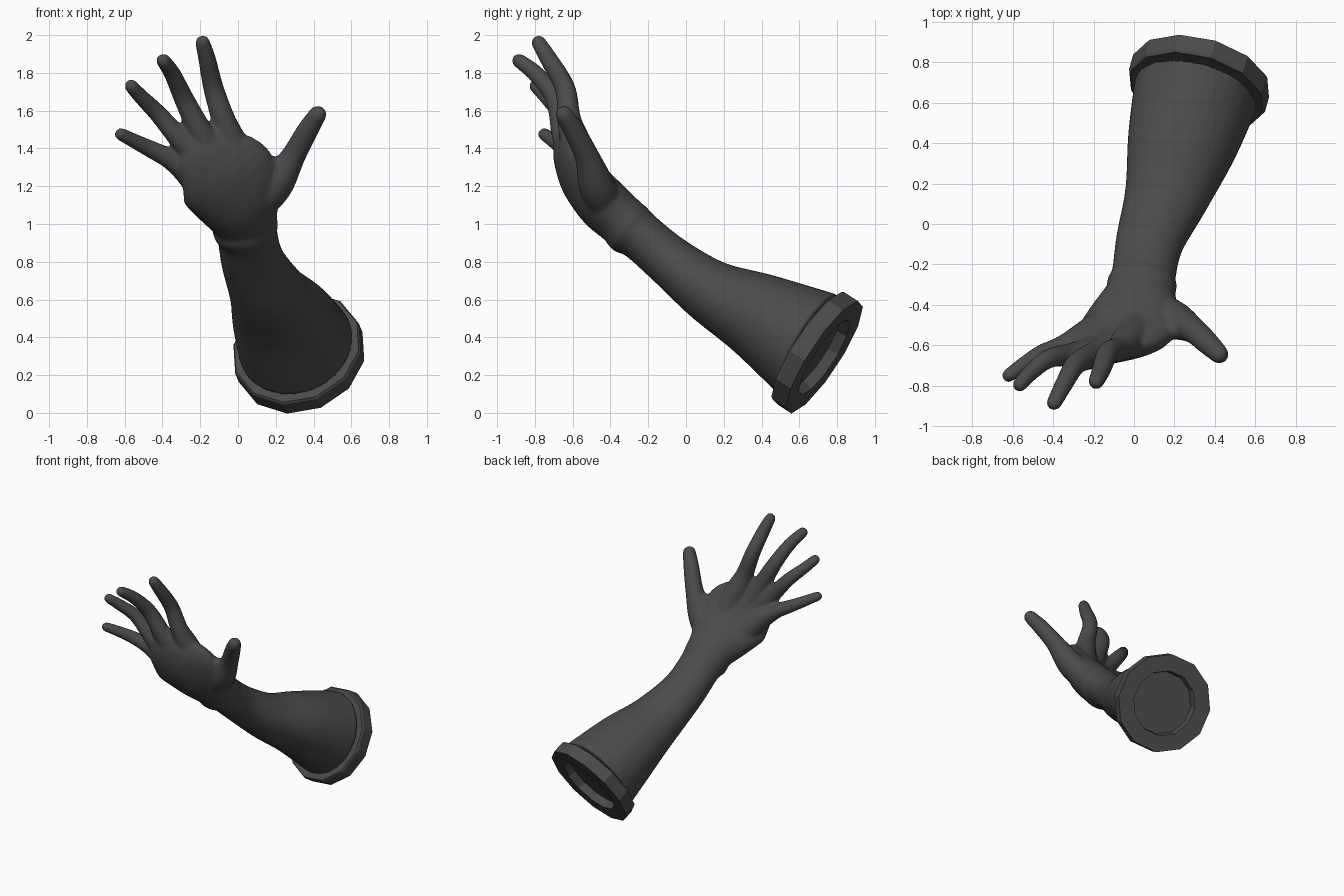
import bpy, bmesh, math
from mathutils import Vector

if "Cube" in bpy.data.objects:
    bpy.data.objects.remove(bpy.data.objects["Cube"])


def material():
    m = bpy.data.materials.new("dark_grey")
    m.diffuse_color = (0.07, 0.07, 0.07, 1)
    m.use_nodes = True
    m.node_tree.nodes["Principled BSDF"].inputs["Base Color"].default_value = m.diffuse_color
    return m


GREY = material()


def finish(name, bm):
    bmesh.ops.recalc_face_normals(bm, faces=bm.faces)
    me = bpy.data.meshes.new(name)
    bm.to_mesh(me)
    bm.free()
    ob = bpy.data.objects.new(name, me)
    bpy.context.collection.objects.link(ob)
    me.materials.append(GREY)
    return ob


def spline(rows, steps):
    """Catmull-Rom through rows of numbers."""
    out = []
    n = len(rows)
    for i in range(n - 1):
        p = [rows[max(0, min(n - 1, i + k))] for k in (-1, 0, 1, 2)]
        for s in range(steps):
            t = s / steps
            out.append([0.5 * (2 * b + (c - a) * t + (2 * a - 5 * b + 4 * c - d) * t * t
                               + (3 * b - a - 3 * c + d) * t ** 3)
                        for a, b, c, d in zip(*p)])
    out.append(list(rows[-1]))
    return out


def bridge(bm, rings):
    """Skin a list of vertex rings and cap both ends."""
    n = len(rings[0])
    for r, q in zip(rings, rings[1:]):
        for k in range(n):
            j = (k + 1) % n
            bm.faces.new((r[k], r[j], q[j], q[k]))
    bm.faces.new(rings[0])
    bm.faces.new(rings[-1])


def loft(bm, rows, steps=4, sides=32):
    """Round-ended tube through rows of x, y, z, half width, half depth, across-vector."""
    pts = spline(rows, steps)
    rings = []

    def ring(c, t, a, ra, rb):
        a = (a - t * a.dot(t)).normalized()
        b = t.cross(a)
        rings.append([bm.verts.new(c + a * ra * math.cos(k * math.tau / sides)
                                   + b * rb * math.sin(k * math.tau / sides))
                      for k in range(sides)])

    for i, p in enumerate(pts):
        t = (Vector(pts[min(i + 1, len(pts) - 1)][:3]) - Vector(pts[max(i - 1, 0)][:3])).normalized()
        ring(Vector(p[:3]), t, Vector(p[5:8]), p[3], p[4])
    for ang in (25, 50, 72):
        s, c = math.sin(math.radians(ang)), math.cos(math.radians(ang))
        ring(Vector(p[:3]) + t * p[4] * s, t, Vector(p[5:8]), p[3] * c, p[4] * c)
    bridge(bm, rings)


X = (1, 0, 0)
bm = bmesh.new()

# forearm with wrist fold, flowing into the palm
arm = [(0.307, 0.65, 0.36, 0.312, 0.308, *X),
       (0.235, 0.39, 0.51, 0.272, 0.235, *X),
       (0.16, 0.135, 0.64, 0.21, 0.172, *X),
       (0.08, -0.08, 0.80, 0.17, 0.137, *X),
       (0.05, -0.24, 0.935, 0.16, 0.13, 0.98, 0, 0.12),
       (0.04, -0.295, 0.975, 0.175, 0.145, 0.98, 0, 0.2),
       (0.035, -0.335, 1.015, 0.175, 0.137, 0.97, 0, 0.22),
       (0.0, -0.45, 1.12, 0.23, 0.137, 0.96, 0.05, 0.25),
       (-0.06, -0.56, 1.25, 0.265, 0.105, 0.92, 0.08, 0.36),
       (-0.15, -0.625, 1.37, 0.19, 0.075, 0.87, 0.12, 0.48),
       (-0.18, -0.645, 1.44, 0.12, 0.055, 0.87, 0.12, 0.48)]
loft(bm, arm)

# fingers and thumb: x, y, z, radius
digits = {
    "index": [(0.02, -0.54, 1.28, 0.10), (-0.04, -0.59, 1.45, 0.08), (-0.08, -0.62, 1.56, 0.064),
              (-0.13, -0.64, 1.72, 0.055), (-0.163, -0.725, 1.87, 0.048), (-0.187, -0.78, 1.96, 0.04)],
    "middle": [(-0.13, -0.61, 1.36, 0.075), (-0.20, -0.65, 1.49, 0.066),
               (-0.285, -0.69, 1.66, 0.054), (-0.345, -0.79, 1.79, 0.046), (-0.395, -0.885, 1.865, 0.039)],
    "ring": [(-0.19, -0.62, 1.33, 0.07), (-0.30, -0.645, 1.44, 0.059),
             (-0.42, -0.665, 1.58, 0.049), (-0.51, -0.735, 1.67, 0.042), (-0.565, -0.795, 1.73, 0.037)],
    "little": [(-0.14, -0.51, 1.15, 0.10), (-0.26, -0.57, 1.275, 0.078), (-0.36, -0.61, 1.345, 0.056),
               (-0.46, -0.645, 1.395, 0.047), (-0.55, -0.70, 1.44, 0.04), (-0.62, -0.75, 1.475, 0.035)],
    "thumb": [(0.10, -0.43, 1.11, 0.10), (0.20, -0.475, 1.21, 0.095),
              (0.293, -0.525, 1.36, 0.066), (0.365, -0.59, 1.49, 0.058), (0.422, -0.645, 1.58, 0.048)],
    "thumb_web": [(0.01, -0.57, 1.36, 0.055), (0.10, -0.54, 1.32, 0.055), (0.22, -0.52, 1.31, 0.045)],
}
for path in digits.values():
    loft(bm, [(x, y, z, r, r, *X) for x, y, z, r in path], sides=16)
glove = finish("glove", bm)
rm = glove.modifiers.new("merge", 'REMESH')
rm.mode = 'VOXEL'
rm.voxel_size = 0.011
rm.use_smooth_shade = True
sm = glove.modifiers.new("soften", 'SMOOTH')
sm.factor = 0.5
sm.iterations = 10

# faceted cuff ring with a recessed end
centre = Vector((0.332, 0.733, 0.295))
axis = Vector((0.23, 0.83, -0.54)).normalized()
across = Vector(X)
across = (across - axis * across.dot(axis)).normalized()
up = axis.cross(across)
bm = bmesh.new()
SIDES = 12
profile = [(0.29, -0.095), (0.345, -0.10), (0.353, -0.088), (0.353, 0.0),
           (0.235, 0.0), (0.225, -0.06)]
rings = []
for r, h in profile:
    rings.append([bm.verts.new(centre + axis * h + r * (across * math.cos(a) + up * math.sin(a)))
                  for a in (math.tau * (k + 0.4) / SIDES for k in range(SIDES))])
bridge(bm, rings)
finish("cuff", bm)
